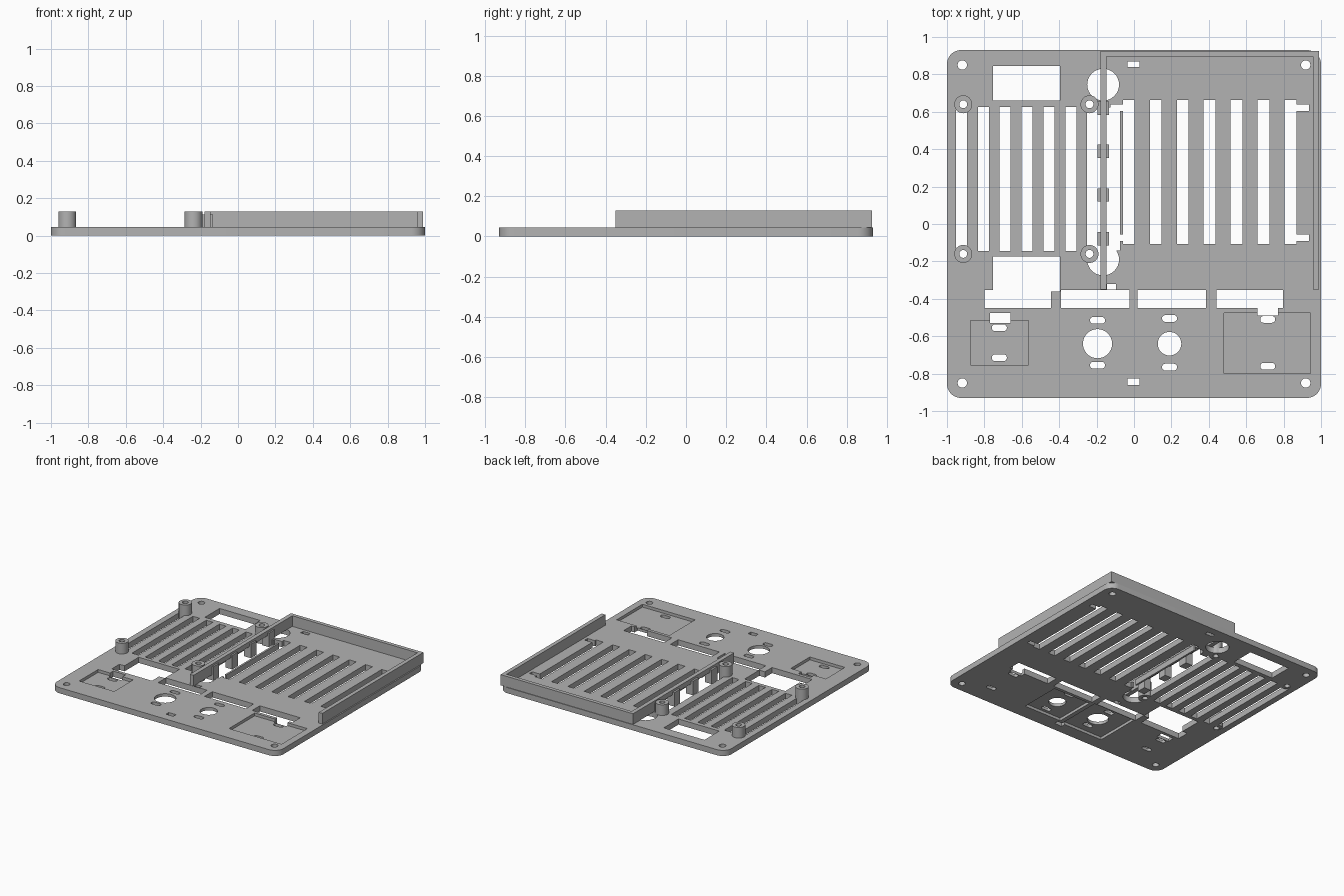
import bpy, bmesh, math

cube = bpy.data.objects.get("Cube")
if cube:
    bpy.data.objects.remove(cube, do_unlink=True)

T, TOP = 0.045, 0.13      # plate thickness, top of walls and posts
LOW, HIGH = -0.05, 0.1    # span of through cuts

grey = bpy.data.materials.new("plain grey")
grey.use_nodes = True
grey.diffuse_color = (0.45, 0.45, 0.45, 1)
grey.node_tree.nodes["Principled BSDF"].inputs["Base Color"].default_value = grey.diffuse_color


def prism(name, outline, z0, z1):
    """Extrude a counter-clockwise outline from z0 to z1."""
    bm = bmesh.new()
    low = [bm.verts.new((x, y, z0)) for x, y in outline]
    high = [bm.verts.new((x, y, z1)) for x, y in outline]
    bm.faces.new(low[::-1])
    bm.faces.new(high)
    n = len(outline)
    for i in range(n):
        j = (i + 1) % n
        bm.faces.new((low[i], low[j], high[j], high[i]))
    mesh = bpy.data.meshes.new(name)
    bm.to_mesh(mesh)
    bm.free()
    mesh.materials.append(grey)
    ob = bpy.data.objects.new(name, mesh)
    bpy.context.collection.objects.link(ob)
    return ob


def box(name, x0, x1, y0, y1, z0=LOW, z1=HIGH):
    return prism(name, [(x0, y0), (x1, y0), (x1, y1), (x0, y1)], z0, z1)


def rounded(x, y, hx, hy, r, seg=8):
    """Rounded rectangle outline; with hx = hy = r it is a circle."""
    pts = []
    for k, (sx, sy) in enumerate([(1, 1), (-1, 1), (-1, -1), (1, -1)]):
        for i in range(seg + 1):
            a = math.pi / 2 * (k + i / seg)
            p = (x + sx * (hx - r) + r * math.cos(a), y + sy * (hy - r) + r * math.sin(a))
            if not pts or math.dist(p, pts[-1]) > 1e-5:
                pts.append(p)
    if math.dist(pts[0], pts[-1]) < 1e-5:
        pts.pop()
    return pts


def disc(name, x, y, r, z0=LOW, z1=HIGH):
    return prism(name, rounded(x, y, r, r, r), z0, z1)


def cut(target, cutter):
    mod = target.modifiers.new("cut", "BOOLEAN")
    mod.operation = "DIFFERENCE"
    mod.solver = "EXACT"
    mod.object = cutter
    bpy.context.view_layer.update()
    graph = bpy.context.evaluated_depsgraph_get()
    mesh = bpy.data.meshes.new_from_object(target.evaluated_get(graph))
    target.modifiers.clear()
    target.data = mesh
    bpy.data.objects.remove(cutter, do_unlink=True)


plate = prism("base_plate", rounded(0, 0, 1, 0.93, 0.075), 0, T)

# Shallow pockets: two on the top, two underneath
for x0, x1, y0, y1 in [(-0.875, -0.565, -0.755, -0.515), (0.48, 0.945, -0.8, -0.475)]:
    cut(plate, box("pocket", x0, x1, y0, y1, 0.022, HIGH))
for x, h in [(-0.195, 0.185), (0.19, 0.165)]:
    cut(plate, box("pocket", x - h, x + h, -0.64 - h, -0.64 + h, LOW, 0.022))

# Vent slots on both halves
for i in range(7):
    x = -0.952 + 0.117 * i
    cut(plate, box("slot", x, x + 0.059, -0.145, 0.625))
    x = -0.06 + 0.1443 * i
    cut(plate, box("slot", x, x + 0.062, -0.107, 0.663))

# Rectangular openings
openings = [
    (-0.755, -0.395, 0.66, 0.845), (-0.755, -0.395, -0.36, -0.175),
    (-0.8, -0.445, -0.45, -0.353), (-0.39, -0.025, -0.45, -0.353),
    (0.02, 0.385, -0.45, -0.353), (0.44, 0.797, -0.45, -0.353),
    (0.66, 0.77, -0.49, -0.44), (-0.77, -0.66, -0.53, -0.475),
    (-0.197, -0.075, -0.143, 0.622), (-0.125, -0.05, 0.605, 0.64),
    (-0.09, -0.05, -0.092, -0.057), (0.86, 0.935, 0.605, 0.64),
    (0.86, 0.935, -0.092, -0.057), (-0.145, -0.095, -0.35, -0.32),
    (-0.035, 0.03, 0.84, 0.87), (-0.035, 0.03, -0.86, -0.825),
]
for o in openings:
    cut(plate, box("opening", *o))

# Round holes: cable passages, connectors, corner screws
for x, y, r in [(-0.165, 0.745, 0.085), (-0.165, -0.19, 0.085),
                (-0.195, -0.64, 0.078), (0.19, -0.64, 0.063)]:
    cut(plate, disc("hole", x, y, r))
for sx in (-1, 1):
    for sy in (-1, 1):
        cut(plate, disc("hole", 0.918 * sx, 0.85 * sy, 0.025))

# Oblong screw holes in pairs
for x, y0, y1 in [(-0.72, -0.555, -0.715), (-0.195, -0.515, -0.755),
                  (0.19, -0.505, -0.765), (0.715, -0.51, -0.76)]:
    for y in (y0, y1):
        cut(plate, prism("oblong", rounded(x, y, 0.04, 0.018, 0.017), LOW, HIGH))

# Hollow mounting posts
for x in (-0.913, -0.238):
    for y in (-0.16, 0.64):
        cut(plate, disc("hole", x, y, 0.03))
        post = disc("mounting_post", x, y, 0.048, 0.001, TOP)
        cut(post, disc("bore", x, y, 0.021, LOW, 0.2))

# Tray walls around three sides
side_wall = box("tray_right_wall", -0.18, -0.147, -0.35, 0.895, T, TOP)
box("tray_back_wall", -0.18, 0.99, 0.895, 0.925, T, TOP)
box("tray_left_wall", 0.958, 0.99, -0.35, 0.895, T, TOP)

# Cable gaps under the right wall, with columns between them
columns = [-0.08, 0.155, 0.39, 0.62]
for y0, y1 in zip(columns, columns[1:]):
    cut(side_wall, box("gap", -0.3, -0.1, y0 + 0.036, y1 - 0.036, 0, 0.09))
for y in columns:
    box("wall_column", -0.195, -0.135, y - 0.036, y + 0.036, 0.001, 0.112)

# Smooth the round parts, keep edges sharp
for ob in bpy.context.view_layer.objects:
    ob.select_set(ob.type == "MESH" and ob.data.materials.get("plain grey") is not None)
bpy.context.view_layer.objects.active = plate
bpy.ops.object.shade_smooth_by_angle(angle=math.radians(30))
